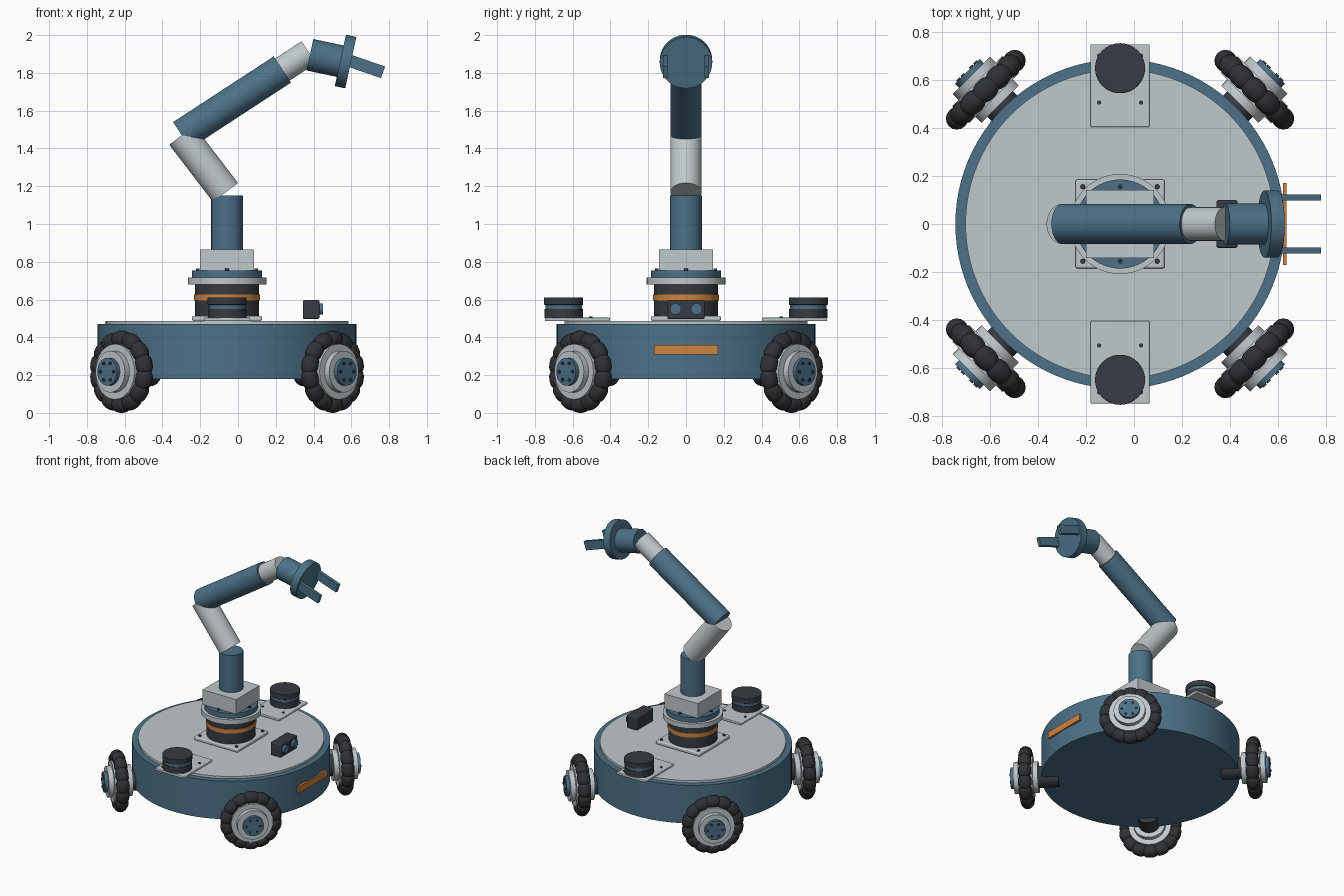
import bpy, bmesh, math
from mathutils import Vector, Matrix

if "Cube" in bpy.data.objects:
    bpy.data.objects.remove(bpy.data.objects["Cube"])

CX = -0.058  # chassis axis


def material(name, rgb):
    m = bpy.data.materials.new(name)
    m.diffuse_color = (*rgb, 1)
    m.use_nodes = True
    m.node_tree.nodes["Principled BSDF"].inputs["Base Color"].default_value = m.diffuse_color
    return m


BLUE = material("steel_blue", (0.072, 0.165, 0.245))
LIGHT = material("light_grey", (0.53, 0.58, 0.60))
DARK = material("charcoal", (0.038, 0.044, 0.054))
RUBBER = material("rubber", (0.028, 0.031, 0.036))
ORANGE = material("orange", (0.62, 0.23, 0.05))


def finish(bm, name, mat, bevel=0.0):
    me = bpy.data.meshes.new(name)
    bmesh.ops.recalc_face_normals(bm, faces=bm.faces)
    bm.to_mesh(me)
    bm.free()
    ob = bpy.data.objects.new(name, me)
    bpy.context.collection.objects.link(ob)
    me.materials.append(mat)
    if bevel:
        mod = ob.modifiers.new("soft_edges", "BEVEL")
        mod.width, mod.segments = bevel, 3
    bpy.ops.object.select_all(action='DESELECT')
    ob.select_set(True)
    bpy.context.view_layer.objects.active = ob
    bpy.ops.object.shade_smooth_by_angle(angle=math.radians(35))
    return ob


def rods(name, items, mat, seg=48, bevel=0.0):
    """Cylinders given as (start, end, radius), in one object."""
    bm = bmesh.new()
    for a, b, r in items:
        a, b = Vector(a), Vector(b)
        d = b - a
        mtx = Matrix.Translation((a + b) / 2) @ d.to_track_quat('Z', 'Y').to_matrix().to_4x4()
        bmesh.ops.create_cone(bm, cap_ends=True, segments=seg, radius1=r, radius2=r,
                              depth=d.length, matrix=mtx)
    return finish(bm, name, mat, bevel)


def disc(name, x, y, z0, z1, r, mat, bevel=0.0, seg=64):
    return rods(name, [((x, y, z0), (x, y, z1), r)], mat, seg, bevel)


def box(name, centre, size, mat, bevel=0.0, rot=None):
    bm = bmesh.new()
    mtx = Matrix.Translation(centre) @ (rot or Matrix()) @ Matrix.Diagonal((*size, 1))
    bmesh.ops.create_cube(bm, size=1, matrix=mtx)
    return finish(bm, name, mat, bevel)


# Chassis drum, deck and front marker
disc("chassis", CX, 0, 0.18, 0.47, 0.685, BLUE, seg=96)
disc("deck", CX, 0, 0.465, 0.487, 0.643, LIGHT, seg=96)
box("front_marker", (0.627, 0, 0.334), (0.016, 0.34, 0.05), ORANGE)

# Four wheels on diagonal axles
for sx in (-1, 1):
    for sy in (-1, 1):
        d = Vector((sx, sy, 0)).normalized()
        hub = Vector((CX, 0, 0.218)) + d * 0.79
        side = Vector((-d.y, d.x, 0))
        up = Vector((0, 0, 1))
        tag = ("rear" if sx < 0 else "front") + ("_right" if sy < 0 else "_left")

        # Tyre with lobed tread
        bm = bmesh.new()
        n, m = 98, 16
        rings = []
        for i in range(n):
            t = math.tau * i / n
            r = 0.046 - 0.009 * (1 - abs(math.sin(7 * t))) ** 2
            radial = side * math.cos(t) + up * math.sin(t)
            rings.append([bm.verts.new(hub + radial * (0.172 + r * math.cos(q)) + d * r * math.sin(q))
                          for q in (math.tau * j / m for j in range(m))])
        for i in range(n):
            a, b = rings[i], rings[(i + 1) % n]
            for j in range(m):
                k = (j + 1) % m
                bm.faces.new((a[j], b[j], b[k], a[k]))
        finish(bm, "tyre_" + tag, RUBBER)

        # Rim, hub cap, bolts and axle
        rods("rim_" + tag, [(hub - d * 0.05, hub + d * 0.05, 0.147),
                            (hub - d * 0.085, hub + d * 0.085, 0.11)], LIGHT, 32)
        rods("hub_cap_" + tag, [(hub + d * 0.08, hub + d * 0.108, 0.073)], BLUE)
        bolts = []
        for i in range(6):
            t = math.tau * i / 6
            p = hub + (side * math.cos(t) + up * math.sin(t)) * 0.05
            bolts.append((p + d * 0.1, p + d * 0.114, 0.009))
        rods("wheel_bolts_" + tag, bolts, DARK, 12)
        rods("axle_" + tag, [(hub - d * 0.225, hub - d * 0.07, 0.075)], DARK)

# Two scanners on overhanging plates
for s, tag in ((-1, "right"), (1, "left")):
    box("scanner_plate_" + tag, (CX, s * 0.575, 0.495), (0.245, 0.345, 0.018), LIGHT, 0.005)
    rods("plate_bolts_" + tag, [((CX + e * 0.087, s * y, 0.5), (CX + e * 0.087, s * y, 0.509), 0.009)
                                for e in (-1, 1) for y in (0.505, 0.7)], DARK, 12)
    y = s * 0.648
    disc("scanner_base_" + tag, CX, y, 0.503, 0.55, 0.102, DARK)
    disc("scanner_band_" + tag, CX, y, 0.548, 0.574, 0.097, BLUE)
    disc("scanner_top_" + tag, CX, y, 0.572, 0.612, 0.104, DARK, 0.004)

# Stereo camera
box("camera_body", (0.387, 0, 0.547), (0.088, 0.198, 0.1), DARK, 0.008)
rods("camera_lenses", [((0.42, y, 0.55), (0.449, y, 0.55), 0.03) for y in (-0.055, 0.055)], BLUE, 32)

# Arm pedestal
box("pedestal_plate", (CX, 0, 0.5), (0.37, 0.37, 0.028), LIGHT, 0.009)
rods("pedestal_bolts", [((CX + a * 0.155, b * 0.155, 0.51), (CX + a * 0.155, b * 0.155, 0.522), 0.011)
                        for a in (-1, 1) for b in (-1, 1)], DARK, 12)
disc("pedestal_motor", CX, 0, 0.512, 0.682, 0.17, DARK)
disc("pedestal_band", CX, 0, 0.595, 0.626, 0.174, ORANGE)
disc("pedestal_flange", CX, 0, 0.68, 0.717, 0.208, LIGHT)
disc("turntable", CX, 0, 0.715, 0.755, 0.185, BLUE)
rods("turntable_bolts", [((CX + 0.155 * math.cos(t), 0.155 * math.sin(t), 0.75),
                          (CX + 0.155 * math.cos(t), 0.155 * math.sin(t), 0.764), 0.01)
                         for t in (math.tau * i / 4 for i in range(4))], DARK, 12)
box("shoulder_block", (CX, 0, 0.81), (0.284, 0.284, 0.112), LIGHT)

# Arm links
elbow = (-0.298, 0, 1.47)
rods("arm_post", [((CX, 0, 0.86), (CX, 0, 1.15), 0.084)], BLUE)
rods("lower_arm", [((-0.066, 0, 1.167), elbow, 0.083)], LIGHT)
rods("upper_arm", [(elbow, (0.235, 0, 1.818), 0.083)], BLUE)
rods("wrist", [((0.2, 0, 1.795), (0.375, 0, 1.909), 0.07)], LIGHT)

# Hand with disc and two fingers
rods("hand", [((0.381, 0, 1.896), (0.55, 0, 1.86), 0.085)], BLUE)
rods("hand_disc", [((0.542, 0, 1.866), (0.597, 0, 1.854), 0.139)], BLUE, 64)
for s, tag in ((-1, "right"), (1, "left")):
    box("finger_" + tag, (0.678, s * 0.11, 1.834), (0.19, 0.025, 0.065), BLUE,
        rot=Matrix.Rotation(math.radians(19), 4, 'Y'))
